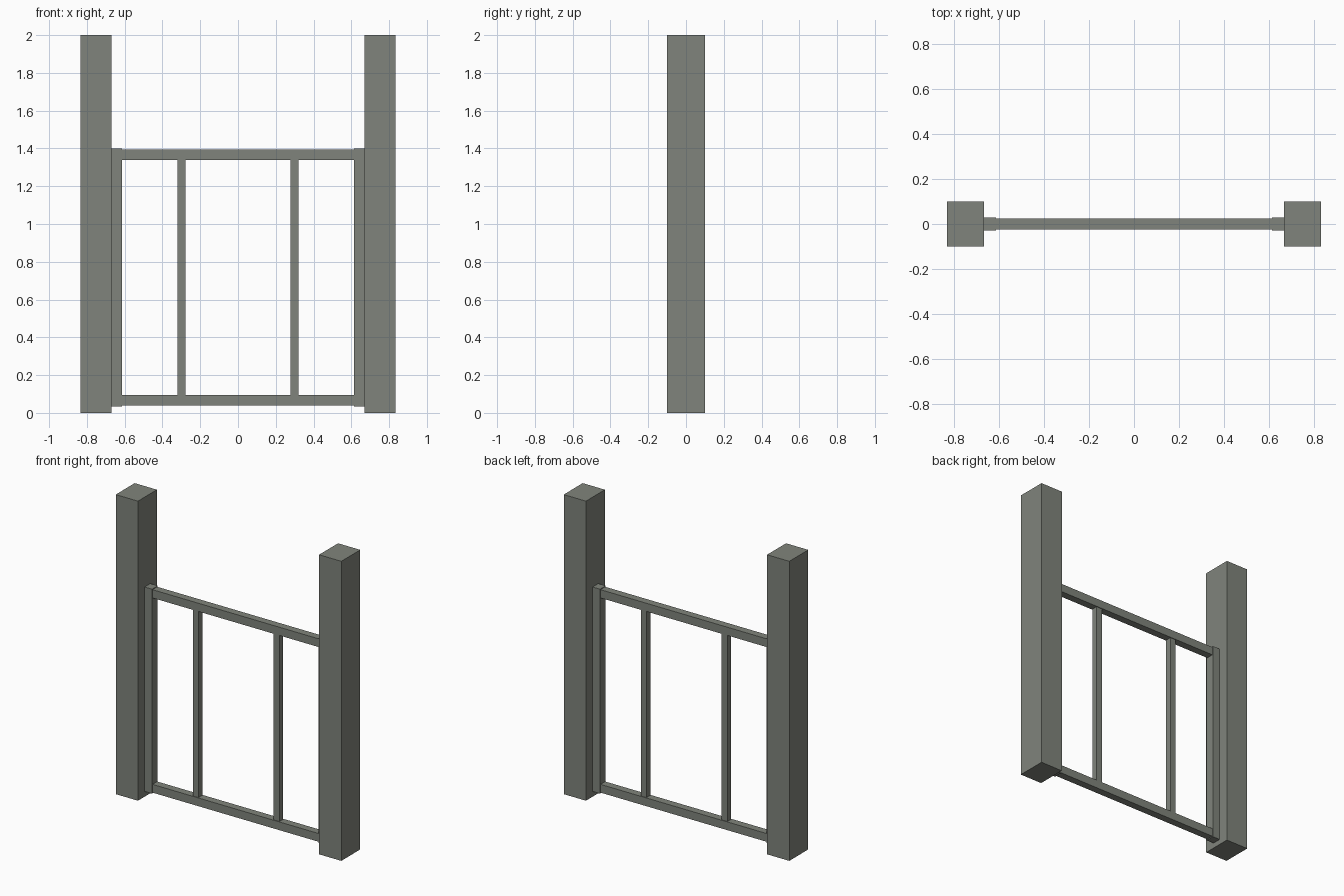
import bpy

if "Cube" in bpy.data.objects:
    bpy.data.objects.remove(bpy.data.objects["Cube"])

# One weathered grey-green colour for the whole gate
grey = bpy.data.materials.new("weathered_grey")
grey.diffuse_color = (0.216, 0.231, 0.200, 1.0)
grey.use_nodes = True
grey.node_tree.nodes["Principled BSDF"].inputs["Base Color"].default_value = grey.diffuse_color


def box(name, x, y, z):
    """Box from (min, max) ranges along each axis."""
    centre = [(a + b) / 2 for a, b in (x, y, z)]
    bpy.ops.mesh.primitive_cube_add(size=1, location=centre)
    ob = bpy.context.object
    ob.name = name
    ob.scale = [b - a for a, b in (x, y, z)]
    bpy.ops.object.transform_apply(location=False, rotation=False, scale=True)
    ob.data.materials.append(grey)
    return ob


# Mirrored uprights: posts, gate stiles and thin bars
for side, s in (("left", -1), ("right", 1)):
    def span(a, b):
        return tuple(sorted((s * a, s * b)))

    box(f"{side}_post", span(0.669, 0.833), (-0.1, 0.1), (0, 2))
    box(f"{side}_stile", span(0.614, 0.669), (-0.03, 0.03), (0.035, 1.40))
    box(f"{side}_bar", span(0.278, 0.320), (-0.02, 0.02), (0.095, 1.34))

# Horizontal rails between the stiles
for name, z in (("bottom_rail", (0.04, 0.095)), ("top_rail", (1.34, 1.395))):
    box(name, (-0.614, 0.614), (-0.025, 0.025), z)
